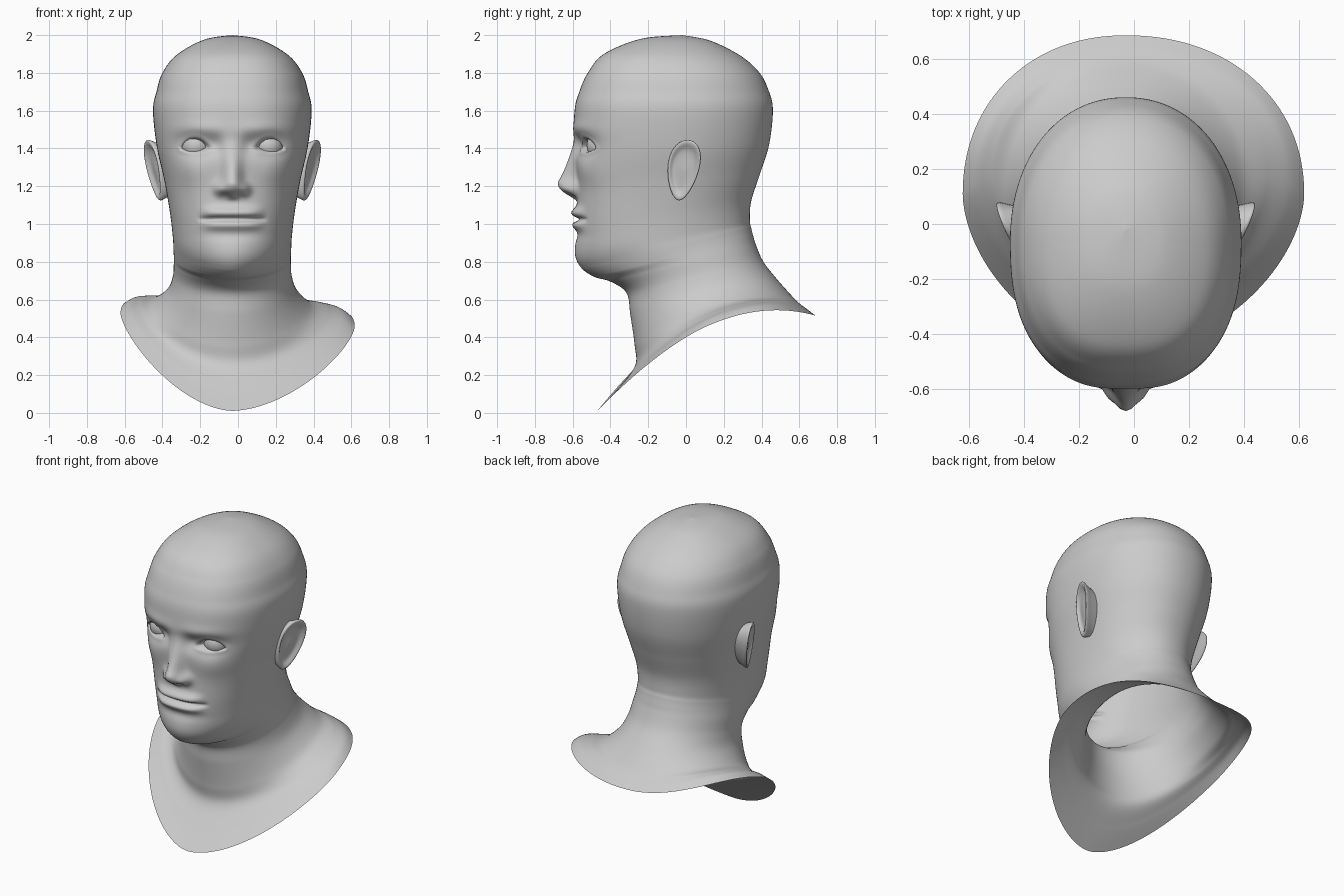
import bpy, bmesh, math

if "Cube" in bpy.data.objects:
    bpy.data.objects.remove(bpy.data.objects["Cube"])

CX = -0.03          # the head sits slightly off the centre line
COLS, STEPS = 200, 20

skin = bpy.data.materials.new("plain_grey")
skin.diffuse_color = (0.6, 0.6, 0.6, 1)
skin.use_nodes = True
skin.node_tree.nodes["Principled BSDF"].inputs["Base Color"].default_value = skin.diffuse_color

# Tilted cross sections, crown to chest: front y, front z, back y, back z, half width
SECTIONS = [
    (-.02, 2.0, -.02, 2.0, 0), (-.24, 1.98, .13, 1.97, .15),
    (-.435, 1.9, .29, 1.89, .295), (-.52, 1.8, .39, 1.8, .37),
    (-.565, 1.7, .44, 1.7, .402), (-.59, 1.6, .46, 1.6, .42),
    (-.593, 1.4, .44, 1.42, .40), (-.575, 1.2, .39, 1.26, .36),
    (-.582, 1.0, .345, 1.12, .33), (-.58, .84, .338, 1.02, .315),
    (-.55, .765, .345, .98, .312), (-.485, .72, .355, .94, .31),
    (-.40, .695, .37, .89, .31), (-.315, .635, .41, .80, .315),
    (-.295, .52, .48, .71, .345), (-.272, .36, .56, .62, .42),
    (-.27, .25, .60, .58, .50), (-.36, .13, .64, .55, .57),
    (-.47, .01, .685, .515, .62),
]


def spline(points, steps):
    """Smooth in-between sections (Catmull-Rom)."""
    out, n = [], len(points)
    for i in range(n - 1):
        p = [points[min(max(i + k, 0), n - 1)] for k in (-1, 0, 1, 2)]
        for j in range(steps):
            t = j / steps
            out.append([b + .5 * t * (c - a + t * (2*a - 5*b + 4*c - d + t * (3*(b - c) + d - a)))
                        for a, b, c, d in zip(*p)])
    return out + [list(points[-1])]


def smooth(t):
    t = min(1, max(0, t))
    return t * t * (3 - 2 * t)


def bump(x, z, x0, z0, wx, wz):
    return math.exp(-((x - x0) / wx) ** 2 - ((z - z0) / wz) ** 2)


def nose_height(z):
    """Bridge rises slowly to the tip, then tucks under quickly."""
    if z > 1.22:
        return .108 * max(0, (1.46 - z) / .24) ** 1.5
    return .108 * max(0, 1 - ((1.22 - z) / .095) ** 2)


def face_relief(x, z):
    """Forward displacement of the face at distance x from the centre line."""
    x = abs(x)
    width = .045 + .018 * bump(0, z, 0, 1.18, 1, .05)
    d = nose_height(z) * math.exp(-(x / width) ** 2.4)
    d += .032 * bump(x, z, .068, 1.185, .026, .03)           # nostril wings
    d -= .025 * bump(x, z, .035, 1.15, .018, .014)           # nostrils
    d -= .045 * bump(x, z, .19, 1.42, .10, .065)             # eye sockets
    d -= .02 * bump(x, z, .085, 1.42, .04, .05)              # inner eye corners
    d += .014 * bump(x, z, .17, 1.50, .13, .04)              # brow
    d += .012 * bump(x, z, .23, 1.28, .09, .08)              # cheekbones
    lip = smooth(1.25 * (1 - (x / .185) ** 2))
    d += .030 * lip * math.exp(-((z - 1.060) / .026) ** 2)   # upper lip
    d += .022 * lip * math.exp(-((z - .995) / .024) ** 2)    # lower lip
    d -= .035 * math.sqrt(lip) * math.exp(-((z - 1.025) / .010) ** 2)  # mouth line
    d += .008 * bump(x, z, 0, .84, .12, .06)                 # chin
    d -= .010 * bump(x, z, 0, .94, .15, .03)                 # fold below the lip
    u = (x - .197) / .082                                    # eye opening and lids
    if abs(u) < 1.3:
        arch = max(0, 1 - u * u)
        v = z - 1.400
        gap = v - .055 * arch if v > 0 else -v - .018 * arch
        d -= .04 * smooth(-gap / .012)
        d += .012 * math.exp(-(gap / .015) ** 2) * smooth((1.3 - abs(u)) * 2)
    return d


def finish(name, bm):
    bmesh.ops.remove_doubles(bm, verts=bm.verts, dist=1e-5)
    bmesh.ops.recalc_face_normals(bm, faces=bm.faces)
    mesh = bpy.data.meshes.new(name)
    bm.to_mesh(mesh)
    bm.free()
    mesh.materials.append(skin)
    for p in mesh.polygons:
        p.use_smooth = True
    obj = bpy.data.objects.new(name, mesh)
    bpy.context.collection.objects.link(obj)
    return obj


def skin_rings(bm, rings):
    rings = [[bm.verts.new(p) for p in ring] for ring in rings]
    for a, b in zip(rings, rings[1:]):
        n = len(a)
        for i in range(n):
            bm.faces.new((a[i], a[(i + 1) % n], b[(i + 1) % n], b[i]))


# Head, neck and open chest collar as one lofted skin
rings = []
for fy, fz, by, bz, hw in spline(SECTIONS, STEPS):
    collar = max(0, (hw - .312) / .308) if fz < .66 else 0   # 0 at the neck, 1 at the hem
    flare = smooth((collar - .3) / .7)
    jaw = math.exp(-((fz - .75) / .07) ** 2)
    front = 2.0 + .45 * smooth((fz - .7) / .6) - .25 * flare - .2 * jaw
    ring = []
    for i in range(COLS):
        a = 2 * math.pi * i / COLS
        c, s = math.cos(a), math.sin(a)
        n = front if c > 0 else 2.12
        px = math.copysign(abs(s) ** (2 / n), s)
        py = math.copysign(abs(c) ** (2 / n), c)
        side = 1 if s > 0 else -1
        x = px * (hw + side * .028 * flare)
        t = (1 - py) / 2
        y = fy + (by - fy) * t
        z = fz + (bz - fz) * t + (.23 - side * .035) * collar * s * s
        if c > 0 and z > .75 and fz > .75:
            y -= face_relief(x, z) * min(1, c * 3)
        ring.append((CX + x, y, max(z, 0)))
    rings.append(ring)
bm = bmesh.new()
skin_rings(bm, rings)
head = finish("head_and_neck", bm)
relax = head.modifiers.new("soften", 'SMOOTH')
relax.factor, relax.iterations = .5, 3

# Eyeballs
for side, label in ((-1, "left"), (1, "right")):
    bm = bmesh.new()
    bmesh.ops.create_uvsphere(bm, u_segments=32, v_segments=20, radius=.08)
    bmesh.ops.translate(bm, verts=bm.verts, vec=(CX + side * .190, -.446, 1.415))
    finish(label + "_eyeball", bm)

# Ears: egg outline swept through a rim-and-hollow profile (scale, outward offset)
EAR = [(.80, -.09), (.9, -.04), (.98, -.012), (1.0, 0), (.97, .008), (.88, .008),
       (.78, .001), (.66, -.006), (.45, -.008), (0, -.004)]
for side, label in ((-1, "left"), (1, "right")):
    rings = []
    for scale, out in spline(EAR, 3):
        ring = []
        for i in range(40):
            a = 2 * math.pi * i / 40
            v = math.sin(a)
            dy = scale * math.cos(a) * .083 * (1 + .25 * v)
            dz = scale * v * .160
            y = -.014 + dy + .14 * dz
            x = .412 + out + .40 * dy + .20 * dz
            ring.append((CX + side * x, y, 1.285 + dz))
        rings.append(ring)
    bm = bmesh.new()
    skin_rings(bm, rings)
    finish(label + "_ear", bm)
